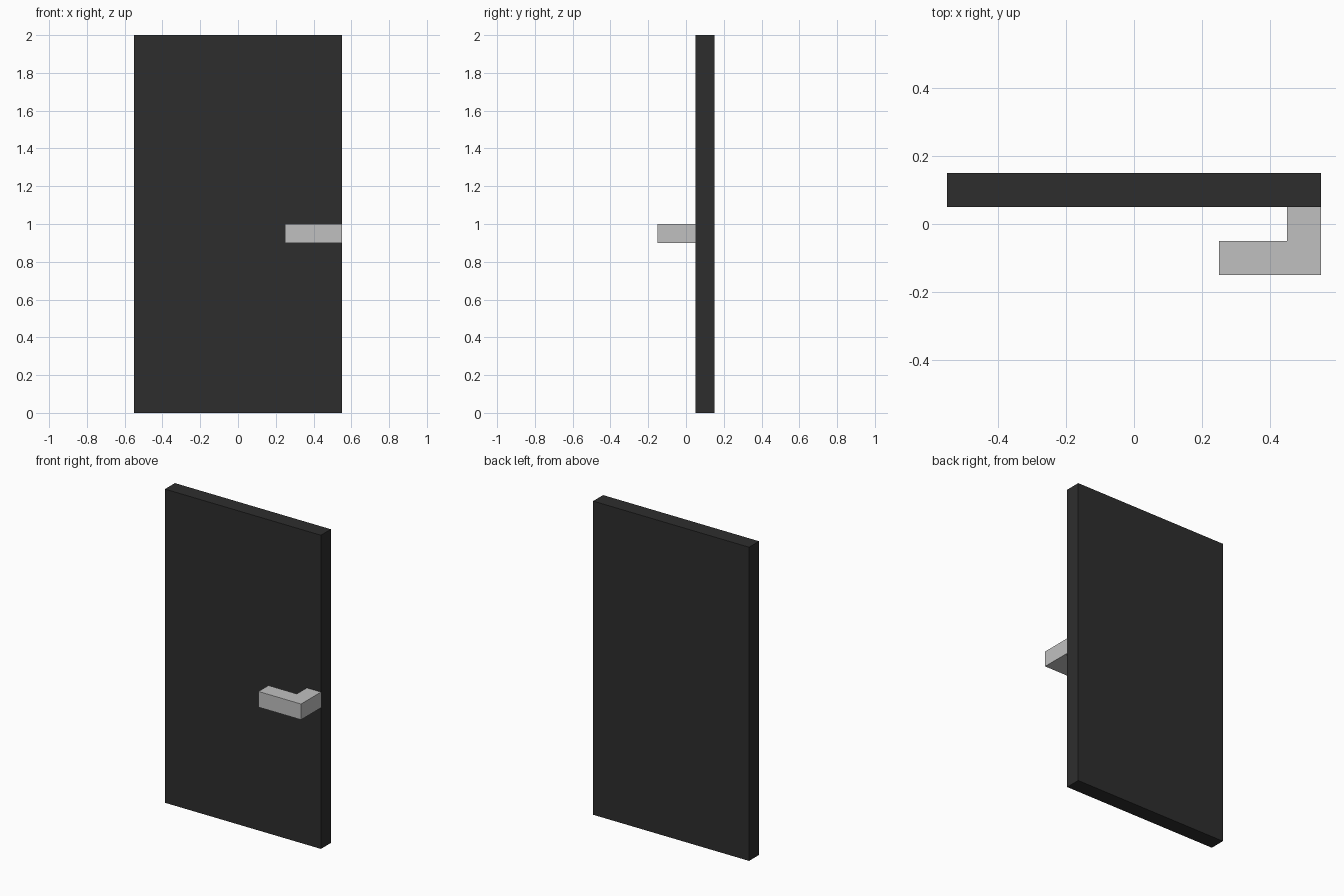
import bpy
import bmesh

if "Cube" in bpy.data.objects:
    bpy.data.objects.remove(bpy.data.objects["Cube"], do_unlink=True)


def make_material(name, value):
    mat = bpy.data.materials.new(name)
    mat.use_nodes = True
    colour = (value, value, value, 1.0)
    mat.diffuse_color = colour
    mat.node_tree.nodes["Principled BSDF"].inputs["Base Color"].default_value = colour
    return mat


def extrude_outline(name, outline, z0, z1, mat):
    """Extrude a counter-clockwise floor outline from z0 up to z1."""
    bm = bmesh.new()
    base = bm.faces.new([bm.verts.new((x, y, z0)) for x, y in outline])
    result = bmesh.ops.extrude_face_region(bm, geom=[base], use_keep_orig=True)
    top = [v for v in result["geom"] if isinstance(v, bmesh.types.BMVert)]
    bmesh.ops.translate(bm, verts=top, vec=(0, 0, z1 - z0))
    bmesh.ops.recalc_face_normals(bm, faces=bm.faces)
    mesh = bpy.data.meshes.new(name)
    bm.to_mesh(mesh)
    bm.free()
    mesh.materials.append(mat)
    obj = bpy.data.objects.new(name, mesh)
    bpy.context.collection.objects.link(obj)
    return obj


charcoal = make_material("charcoal", 0.027)
light_grey = make_material("light_grey", 0.53)

# Door slab
extrude_outline("door_panel",
                [(-0.55, 0.05), (0.55, 0.05), (0.55, 0.15), (-0.55, 0.15)],
                0.0, 2.0, charcoal)

# L-shaped lever: stem out of the door, grip turned inwards
extrude_outline("door_handle",
                [(0.25, -0.15), (0.55, -0.15), (0.55, 0.05),
                 (0.45, 0.05), (0.45, -0.05), (0.25, -0.05)],
                0.9, 1.0, light_grey)
